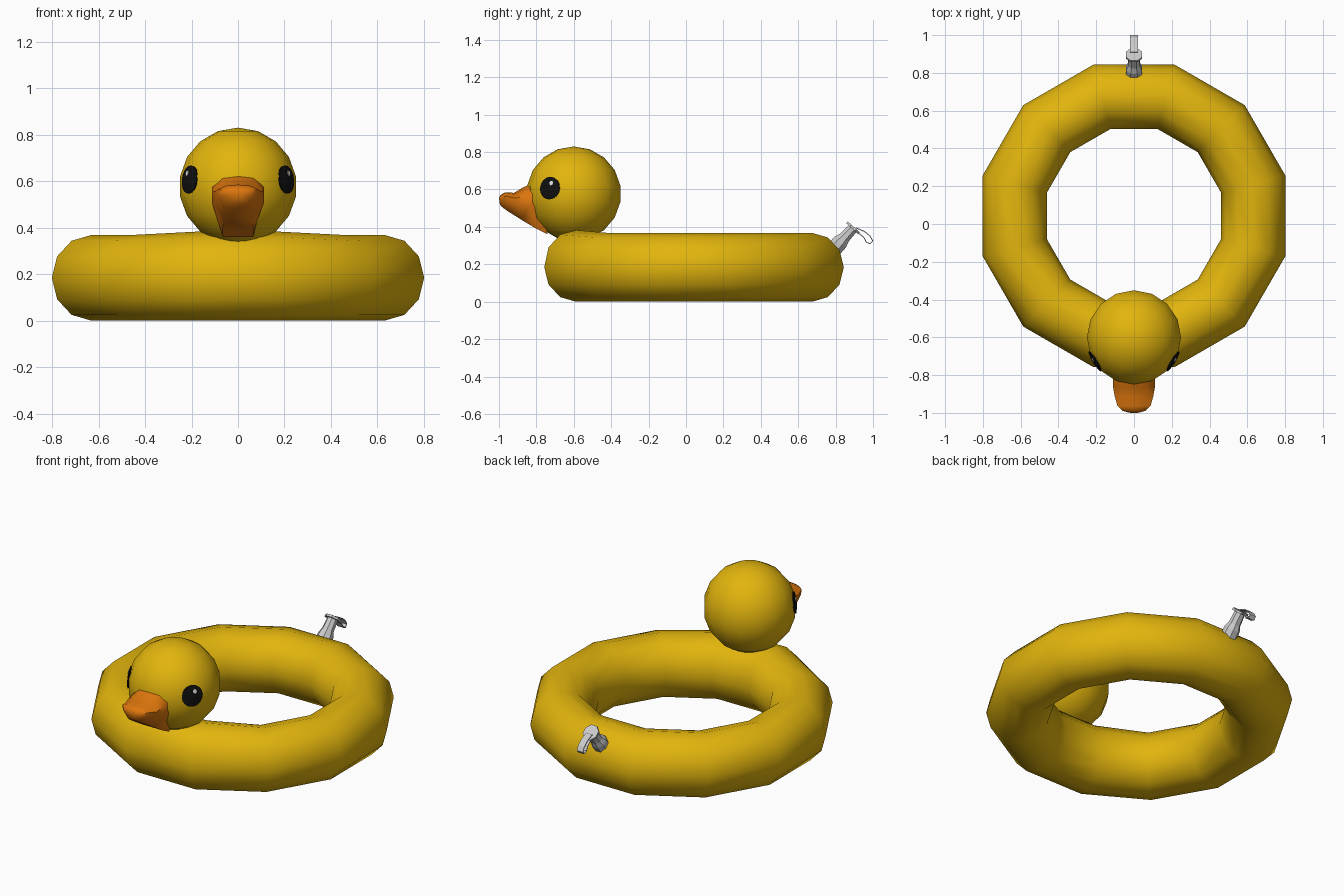
import bpy, bmesh, math
from mathutils import Vector, Matrix

cube = bpy.data.objects.get("Cube")
if cube:
    bpy.data.objects.remove(cube, do_unlink=True)


def material(name, rgb):
    m = bpy.data.materials.new(name)
    m.use_nodes = True
    m.diffuse_color = (*rgb, 1)
    bsdf = next(n for n in m.node_tree.nodes if n.type == 'BSDF_PRINCIPLED')
    bsdf.inputs["Base Color"].default_value = (*rgb, 1)
    return m


YELLOW = material("duck yellow", (0.76, 0.46, 0.004))
ORANGE = material("beak orange", (0.72, 0.18, 0.004))
BLACK = material("eye black", (0.005, 0.005, 0.005))
WHITE = material("eye glint white", (0.85, 0.85, 0.85))
GREY = material("valve grey", (0.6, 0.6, 0.6))


def make(name, bm, mat, smooth=None):
    bmesh.ops.recalc_face_normals(bm, faces=bm.faces)
    me = bpy.data.meshes.new(name)
    bm.to_mesh(me)
    bm.free()
    me.materials.append(mat)
    ob = bpy.data.objects.new(name, me)
    bpy.context.collection.objects.link(ob)
    if smooth:
        bpy.ops.object.select_all(action='DESELECT')
        ob.select_set(True)
        bpy.context.view_layer.objects.active = ob
        bpy.ops.object.shade_smooth_by_angle(angle=math.radians(smooth))
    return ob


def loft(bm, rings, closed=False):
    """Skin equal-length point loops; cap the ends unless closed."""
    loops = [[bm.verts.new(p) for p in r] for r in rings]
    pairs = list(zip(loops, loops[1:]))
    if closed:
        pairs.append((loops[-1], loops[0]))
    for a, b in pairs:
        n = len(a)
        for i in range(n):
            j = (i + 1) % n
            bm.faces.new((a[i], a[j], b[j], b[i]))
    if not closed:
        bm.faces.new(loops[0])
        bm.faces.new(loops[-1])


# Swim ring: twelve straight segments, slightly raised under the head
SIDES = 12
bm = bmesh.new()
rings = []
for k in range(SIDES):
    a = math.tau * (k + 0.5) / SIDES
    rise = 0.015 if math.sin(a) < -0.9 else 0
    loop = []
    for j in range(SIDES):
        t = math.tau * j / SIDES
        r = 0.653 + 0.176 * math.cos(t)
        z = 0.184 + 0.184 * math.sin(t)
        if z > 0.2:
            z += rise
        loop.append((r * math.cos(a), 0.043 + r * math.sin(a), z))
    rings.append(loop)
loft(bm, rings, closed=True)
make("swim_ring", bm, YELLOW, 80)

# Head
HEAD = Vector((0, -0.6, 0.577))
bm = bmesh.new()
bmesh.ops.create_uvsphere(bm, u_segments=16, v_segments=9, radius=0.253,
                          matrix=Matrix.Translation(HEAD))
make("head", bm, YELLOW, 80)

# Beak: deep root narrowing to a lifted, rounded lip
OUTLINE = [(0, 1), (0.6, 0.9), (1, 0.6), (1, 0.05), (0.6, -1)]
OUTLINE += [(-x, z) for x, z in reversed(OUTLINE[1:])]
bm = bmesh.new()
rings = []
#            top y, bottom y, half width, bottom z, top z
for yt, yb, w, lo, hi in [(-0.80, -0.74, 0.108, 0.36, 0.64),
                          (-0.87, -0.80, 0.112, 0.39, 0.612),
                          (-0.92, -0.88, 0.102, 0.438, 0.582),
                          (-0.965, -0.95, 0.088, 0.482, 0.585),
                          (-0.99, -0.985, 0.06, 0.507, 0.572),
                          (-1.0, -0.995, 0.025, 0.52, 0.555)]:
    rings.append([(x * w, yb + (yt - yb) * (z + 1) / 2, lo + (hi - lo) * (z + 1) / 2)
                  for x, z in OUTLINE])
loft(bm, rings)
make("beak", bm, ORANGE, 50)


# Eyes and glints: thin patches wrapped over the head
def head_patch(name, direction, rx, rz, radius, mat):
    n = Vector(direction).normalized()
    side = Vector((0, 0, 1)).cross(n).normalized()
    up = n.cross(side)
    bm = bmesh.new()
    rings = []
    for f in (0.05, 0.5, 1):
        loop = []
        for i in range(16):
            t = math.tau * i / 16
            p = n * 0.25 + side * rx * f * math.cos(t) + up * rz * f * math.sin(t)
            loop.append(HEAD + p.normalized() * radius)
        rings.append(loop)
    # fold the rim back into the head so the patch has no gap behind it
    rings.append([HEAD + (p - HEAD) * 0.97 for p in rings[-1]])
    loft(bm, rings)
    make(name, bm, mat, 40)


for s, label in ((1, "left"), (-1, "right")):
    head_patch(label + "_eye", (s * 0.207, -0.127, 0.03), 0.062, 0.062, 0.255, BLACK)
    head_patch(label + "_eye_glint", (s * 0.212, -0.116, 0.055), 0.011, 0.012, 0.258, WHITE)

# Valve stem: turned eight-sided profile leaning backwards
BASE = Vector((0, 0.785, 0.275))
AXIS = Vector((0, 0.67, 0.74)).normalized()
ACROSS = AXIS.cross(Vector((1, 0, 0)))


def turned(name, profile):
    bm = bmesh.new()
    rings = []
    for r, h in profile:
        rings.append([BASE + AXIS * h + Vector((1, 0, 0)) * r * math.cos(math.tau * (i + 0.5) / 8)
                      + ACROSS * r * math.sin(math.tau * (i + 0.5) / 8) for i in range(8)])
    loft(bm, rings)
    make(name, bm, GREY)


turned("valve_stem", [(0.047, -0.03), (0.045, 0.06), (0.034, 0.09), (0.03, 0.16)])
turned("valve_cap", [(0.047, 0.155), (0.047, 0.168)])

# Cap strap: thin band looping out behind the cap
path = [(0.91, 0.395), (0.955, 0.375), (0.985, 0.35), (0.998, 0.325),
        (0.985, 0.31), (0.965, 0.318), (0.95, 0.345), (0.915, 0.372)]
bm = bmesh.new()
rows = [[bm.verts.new((x, y, z)) for x in (-0.02, 0.02)] for y, z in path]
for a, b in zip(rows, rows[1:]):
    bm.faces.new((a[0], a[1], b[1], b[0]))
strap = make("valve_strap", bm, GREY)
thick = strap.modifiers.new("thickness", 'SOLIDIFY')
thick.thickness = 0.005
thick.offset = 0
